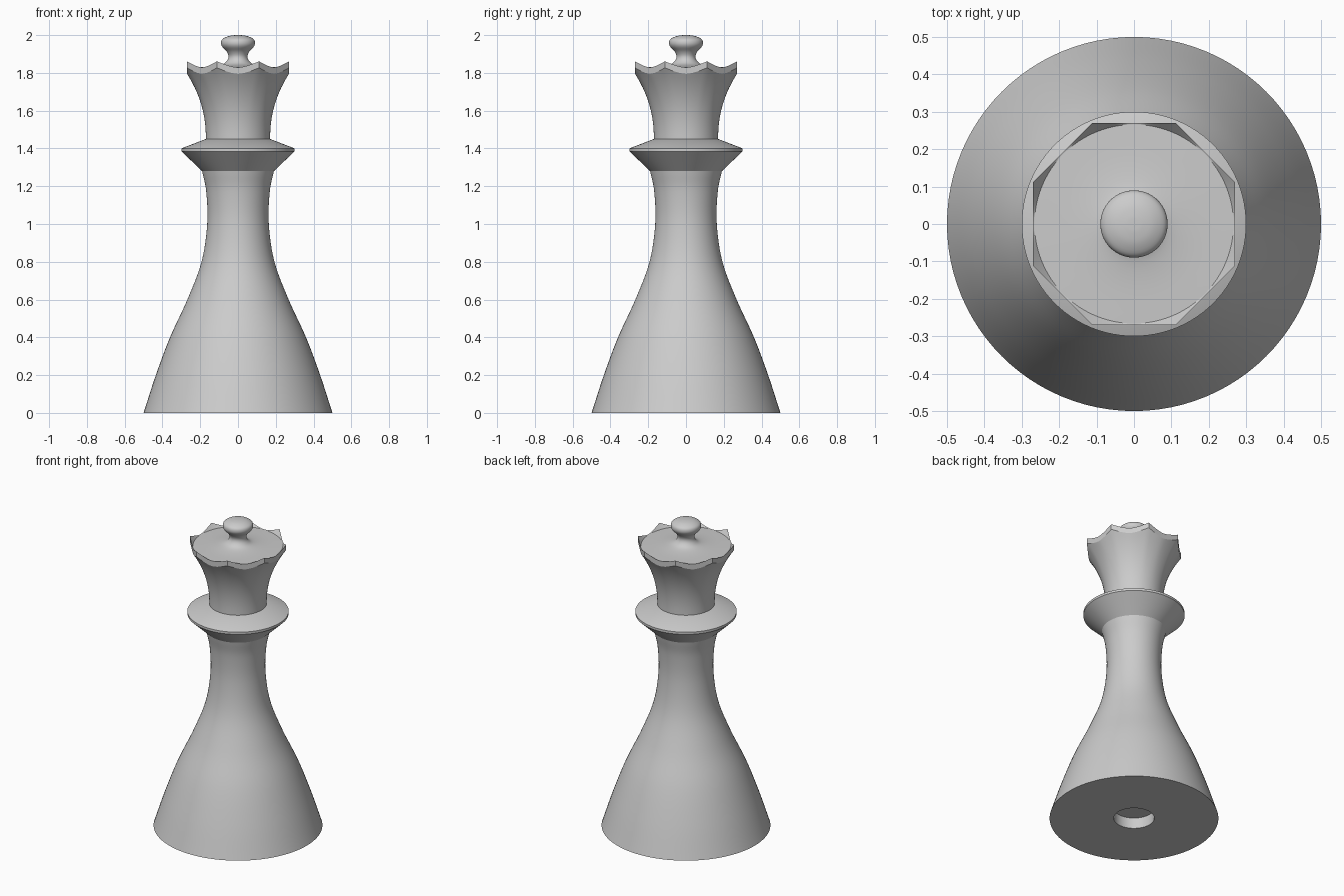
import bpy, bmesh, math
from mathutils import Vector

SEGS = 96
TAU = math.tau

cube = bpy.data.objects.get("Cube")
if cube:
    bpy.data.objects.remove(cube, do_unlink=True)

grey = bpy.data.materials.new("plain grey")
grey.use_nodes = True
colour = (0.6, 0.6, 0.6, 1)
grey.diffuse_color = colour
grey.node_tree.nodes["Principled BSDF"].inputs["Base Color"].default_value = colour


def smooth_profile(points, steps=5):
    """Catmull-Rom curve through (radius, height) points."""
    p = [Vector(q) for q in points]
    p = [2 * p[0] - p[1]] + p + [2 * p[-1] - p[-2]]
    out = []
    for a, b, c, d in zip(p, p[1:], p[2:], p[3:]):
        for i in range(steps):
            t = i / steps
            out.append(0.5 * (2 * b + (c - a) * t + (2 * a - 5 * b + 4 * c - d) * t**2
                              + (3 * b - a - 3 * c + d) * t**3))
    return [tuple(v) for v in out] + [tuple(points[-1])]


def build_rings(name, rings):
    """Bridge rings; each is a (radius, height) pair or a function of the angle."""
    bm = bmesh.new()
    loops = []
    for ring in rings:
        loop = []
        for k in range(SEGS):
            a = TAU * k / SEGS
            r, z = ring(a) if callable(ring) else ring
            loop.append(bm.verts.new((r * math.cos(a), r * math.sin(a), z)))
        loops.append(loop)
    for low, high in zip(loops, loops[1:]):
        for k in range(SEGS):
            n = (k + 1) % SEGS
            bm.faces.new((low[k], low[n], high[n], high[k]))
    # Close both ends
    bm.faces.new(loops[0])
    bm.faces.new(loops[-1])
    bmesh.ops.recalc_face_normals(bm, faces=bm.faces)
    mesh = bpy.data.meshes.new(name)
    bm.to_mesh(mesh)
    bm.free()
    obj = bpy.data.objects.new(name, mesh)
    bpy.context.collection.objects.link(obj)
    mesh.materials.append(grey)
    bpy.ops.object.select_all(action="DESELECT")
    obj.select_set(True)
    bpy.context.view_layer.objects.active = obj
    bpy.ops.object.shade_smooth_by_angle(angle=math.radians(25))
    return obj


# Body: recessed underside, flared skirt and narrow neck
skirt = smooth_profile([(0.5, 0), (0.435, 0.2), (0.36, 0.4), (0.268, 0.6), (0.193, 0.8),
                        (0.163, 1), (0.168, 1.17), (0.19, 1.28)], 6)
build_rings("body", [(0.12, 0.07), (0.12, 0)] + skirt)

# Collar: thin-edged disc
build_rings("collar", [(0.19, 1.28), (0.3, 1.385), (0.3, 1.4), (0.17, 1.45)])


# Crown: round stem flaring into an eight-pointed scalloped rim
def rim(angle, lift):
    side = TAU / 8
    off = (angle + side / 2) % side - side / 2
    radius = 0.27 / math.cos(off)
    return radius, lift + 0.032 * abs(2 * off / side) ** 1.6


def flare(s):
    def ring(angle):
        r, z = rim(angle, 1.795)
        return 0.17 + (r - 0.17) * s**2.2, 1.45 + (z - 1.45) * s
    return ring


build_rings("crown", [flare(i / 14) for i in range(15)]
            + [lambda a: rim(a, 1.829), (0.266, 1.829)])

# Finial: sloping lid, thin neck and rounded knob
lid = smooth_profile([(0.266, 1.829), (0.16, 1.833), (0.09, 1.843), (0.06, 1.862), (0.05, 1.887),
                      (0.06, 1.913), (0.083, 1.938), (0.09, 1.958), (0.083, 1.978),
                      (0.055, 1.993), (0.025, 1.999), (0.004, 2)], 4)
build_rings("finial", lid)
